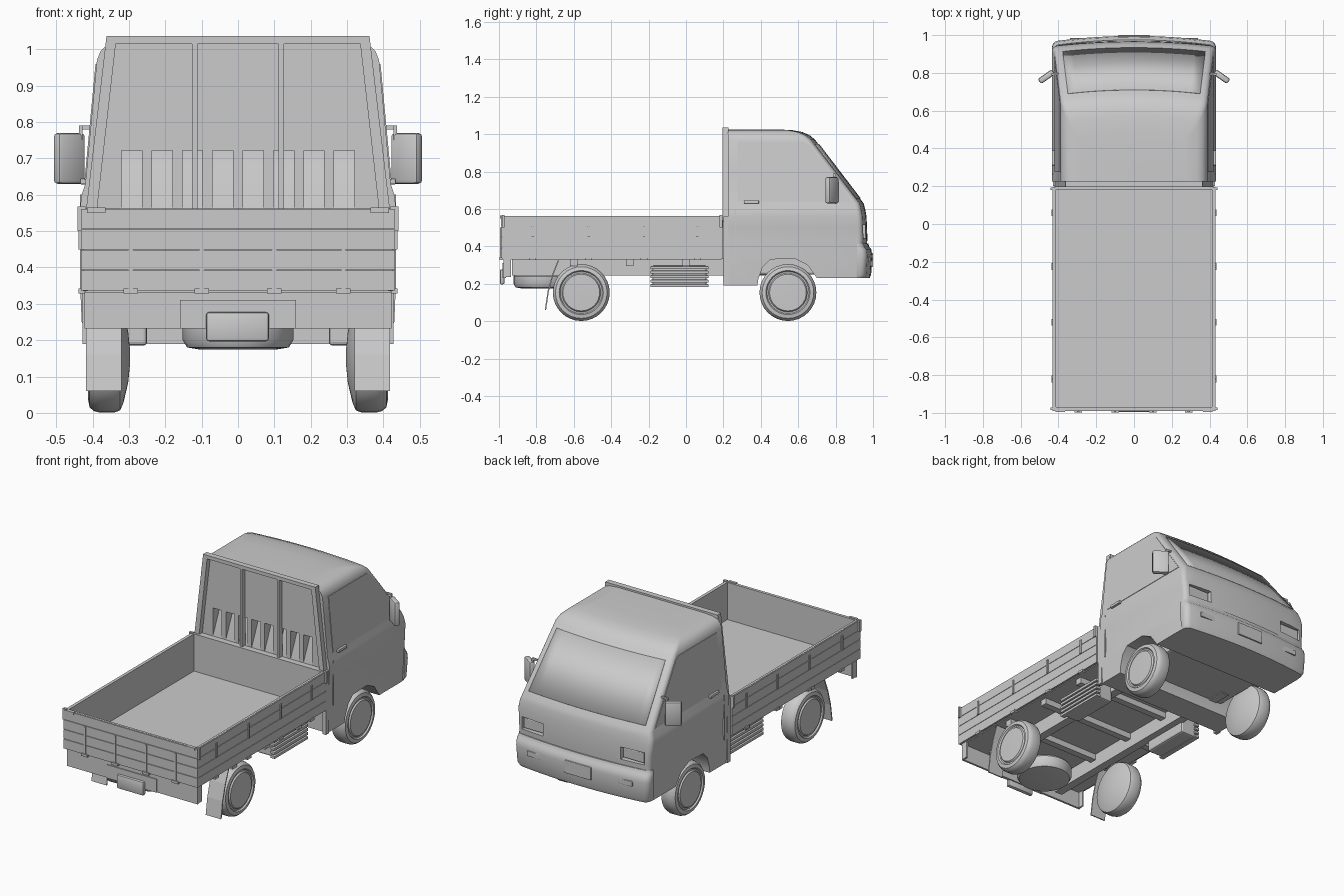
import bpy, bmesh, math
from mathutils import Matrix

if "Cube" in bpy.data.objects:
    bpy.data.objects.remove(bpy.data.objects["Cube"])


def make(name, verts, faces, smooth=None, bevel=0, seg=2):
    me = bpy.data.meshes.new(name)
    bm = bmesh.new()
    vs = [bm.verts.new(v) for v in verts]
    for f in faces:
        bm.faces.new([vs[i] for i in f])
    bmesh.ops.recalc_face_normals(bm, faces=bm.faces)
    if bevel:
        bmesh.ops.bevel(bm, geom=bm.edges[:], offset=bevel, segments=seg, affect='EDGES', profile=0.5)
    bm.to_mesh(me)
    bm.free()
    ob = bpy.data.objects.new(name, me)
    bpy.context.collection.objects.link(ob)
    if smooth:
        shade(ob, smooth)
    return ob


def shade(ob, deg):
    bpy.ops.object.select_all(action='DESELECT')
    bpy.context.view_layer.objects.active = ob
    ob.select_set(True)
    bpy.ops.object.shade_smooth_by_angle(angle=math.radians(deg))


def loft_faces(count, n, cap=True):
    f = [(i * n + j, i * n + (j + 1) % n, (i + 1) * n + (j + 1) % n, (i + 1) * n + j)
         for i in range(count - 1) for j in range(n)]
    return f + ([tuple(range(n)), tuple(range((count - 1) * n, count * n))] if cap else [])


def prism(name, yz, x0, x1, **k):
    n = len(yz)
    return make(name, [(x, y, z) for x in (x0, x1) for y, z in yz], loft_faces(2, n), **k)


def box(name, x0, x1, y0, y1, z0, z1, **k):
    return prism(name, [(y0, z0), (y1, z0), (y1, z1), (y0, z1)], x0, x1, **k)


def lathe(name, profile, mat, n=32):
    # profile is (radius, axial) spun around local x
    vs = [(a, r * math.cos(2 * math.pi * j / n), r * math.sin(2 * math.pi * j / n))
          for r, a in profile for j in range(n)]
    ob = make(name, vs, loft_faces(len(profile), n), smooth=35)
    ob.matrix_world = mat
    return ob


def ring(z, yf, hw, yb, bow=0.025, r=0.025):
    # plan outline: square back, rounded front corners, bowed front
    front = lambda x: yf - bow * (x / hw) ** 2
    half = [(hw, yb)]
    for i in range(5):
        t = math.pi / 2 * i / 4
        x = hw - r + r * math.cos(t)
        half.append((x, front(x) - r + r * math.sin(t)))
    half += [((hw - r) * (1 - i / 6), front((hw - r) * (1 - i / 6))) for i in range(1, 7)]
    return [(x, y, z) for x, y in half + [(-x, y) for x, y in half[-2::-1]]]


def loft(name, rings, smooth):
    return make(name, [p for r in rings for p in r], loft_faces(len(rings), len(rings[0])), smooth=smooth)


# Cab shell lofted upward: z, front y, half width
levels = [(.19, .955, .42), (.34, .962, .428), (.44, .97, .426), (.50, .968, .430), (.56, .965, .435),
          (.60, .958, .430), (.63, .95, .42), (.80, .82, .404), (.97, .69, .388), (.995, .66, .378),
          (1.012, .62, .36), (1.021, .57, .335), (1.026, .48, .28)]
cab = loft("cab", [ring(z, yf, hw, .225) for z, yf, hw in levels], None)

# Cut wheel arches, rear louvres and headlight pockets
cutters = [prism("arch_cutter", [(.375, .1), (.385, .22), (.41, .29), (.45, .33), (.58, .335), (.65, .30),
                                 (.70, .23), (1.1, .23), (1.1, .1)], -.6, .6)]
for i in range(8):
    x = -.292 + .0835 * i
    cutters.append(prism("louvre_cutter", [(.2, .722), (.285, .722), (.28, .68), (.2, .5)], x - .028, x + .028))
for s in (1, -1):
    cutters.append(box("lamp_cutter", *sorted((s * .25, s * .395)), .925, 1.1, .445, .515))
for c in cutters:
    m = cab.modifiers.new("cut", 'BOOLEAN')
    m.object, m.operation, m.solver = c, 'DIFFERENCE', 'EXACT'
    bpy.context.view_layer.objects.active = cab
    bpy.ops.object.modifier_apply(modifier=m.name)
    bpy.data.objects.remove(c)
shade(cab, 32)


def cab_at(z):
    t = (z - .63) / .34
    return .95 - .26 * t, .42 - .032 * t


# Windscreen glass
N = 14
vs = []
for z in (.655, .945):
    yf, hw = cab_at(z)
    for j in range(N + 1):
        x = (hw - .04) * (2 * j / N - 1)
        vs.append((x, yf - .025 * (x / hw) ** 2 + .003, z + .002))
glass = make("windscreen", vs, [(j, j + 1, N + 2 + j, N + 1 + j) for j in range(N)], smooth=30)
glass.modifiers.new("thick", 'SOLIDIFY').thickness = .006

# Front bumper with plate and indicators
loft("front_bumper", [ring(z, y, w, .915, .03, .03) for z, y, w in
                      [(.23, .982, .42), (.25, .99, .43), (.35, .996, .434), (.385, .99, .434),
                       (.395, .98, .432), (.415, .975, .43)]], 40)
box("front_plate", -.085, .085, .97, 1.0, .29, .365, bevel=.004)

for s in (1, -1):
    side = "right" if s > 0 else "left"
    span = lambda a, b: sorted((s * a, s * b))
    # Side window, following the body taper
    poly = [(.275, .64), (.885, .64), (.655, .945), (.63, .96), (.275, .96)]
    vs = [(s * (cab_at(z)[1] + d), y, z) for d in (.003, -.01) for y, z in poly]
    make(side + "_window", vs, loft_faces(2, 5))
    # Door trim, sill line and handle
    box(side + "_door_seam", *span(.40, .434), .262, .267, .34, .60)
    box(side + "_door_handle", *span(.41, .434), .31, .39, .628, .645, bevel=.004)
    # Lamps
    box(side + "_headlight", *span(.255, .39), .92, .942, .45, .51, bevel=.004)
    box(side + "_indicator", *span(.24, .34), .96, .985, .315, .345, bevel=.003)
    # Door mirror and arm
    mir = box(side + "_mirror", -.045, .045, -.016, .016, -.07, .07, bevel=.01, smooth=40)
    mir.matrix_world = Matrix.Translation((s * .464, .78, .70)) @ Matrix.Rotation(-s * math.radians(35), 4, 'Z')
    box(side + "_mirror_arm", *span(.40, .435), .79, .80, .78, .79)
    box(side + "_mirror_stem", *span(.427, .437), .785, .80, .75, .79)
    # Rear cab pillar and guard frame upright
    box(side + "_cab_post", *span(.405, .428), .2, .23, .19, .56)
    make(side + "_guard_upright", [(s * x, y, z) for y in (.195, .225) for x, z in
         ((.39, .54), (.42, .54), (.362, 1.034), (.334, 1.034))], loft_faces(2, 4))
    box(side + "_guard_bar", *span(.112, .127), .198, .228, .54, 1.02)
    # Wheels: rimmed outside, domed inside
    for end, y in (("cab", .545), ("rear", -.56)):
        prof = [(.02, .012), (.098, .010), (.104, .002), (.112, .002), (.118, .010), (.138, .006), (.148, -.006),
                (.152, -.022), (.152, -.062), (.146, -.078), (.125, -.087), (.07, -.10), (.02, -.105)]
        lathe(f"{end}_{side}_wheel", [(r, s * a) for r, a in prof], Matrix.Translation((s * .402, y, .153)))
    # Rear mud flap
    arc = [(-.685, .325), (-.715, .25), (-.74, .16), (-.755, .06)]
    prism(side + "_mud_flap", arc + [(y + .007, z) for y, z in arc[::-1]], *span(.32, .418))
    # Chassis rail and slatted side box
    box(side + "_chassis_rail", *span(.21, .26), -.93, .5, .245, .335)
    box(side + "_side_box", *span(.25, .355), -.18, .11, .185, .30, bevel=.01)
    for k in range(5):
        box(side + "_side_slat", *span(.34, .37), -.19, .12, .182 + k * .024, .198 + k * .024, bevel=.003)
    # Bed side: inner sheet, planks, brackets, hinges, corner latches
    box(side + "_bed_wall", *span(.412, .426), -.985, .195, .335, .562)
    for k in range(4):
        box(side + "_bed_plank", *span(.42, .432), -.985, .195, .337 + k * .0565, .391 + k * .0565)
    for y in (-.82, -.52, -.225, .06):
        box(side + "_bracket", *span(.42, .438), y - .006, y + .006, .45, .535)
        box(side + "_hinge", *span(.415, .438), y - .018, y + .018, .328, .342)
    for y in (-.978, .187):
        box(side + "_corner_latch", *span(.42, .442), y - .007, y + .007, .50, .567)
    box(side + "_tail_latch", *span(.365, .415), -.995, -.98, .55, .565)
    box(side + "_skirt", *span(.412, .422), -.97, -.935, .235, .335)

# Guard frame cross bars
box("guard_top", -.362, .362, .195, .228, 1.015, 1.036)
box("guard_bottom", -.415, .415, .198, .222, .53, .56)

# Bed floor, end walls and cross beams
box("bed_floor", -.42, .42, -.98, .19, .33, .345)
box("bed_front_wall", -.425, .425, .183, .197, .335, .562)
box("tailgate", -.425, .425, -.984, -.970, .335, .562)
for k in range(4):
    box("tailgate_plank", -.432, .432, -.990, -.98, .337 + k * .0565, .391 + k * .0565)
for x in (-.295, -.1, .1, .29):
    box("tailgate_hinge", x - .02, x + .02, -.998, -.98, .328, .342)
    box("tailgate_strap", x - .006, x + .006, -.994, -.98, .34, .50)
for y in (-.6, -.3, 0):
    box("cross_beam", -.40, .40, y - .02, y + .02, .295, .335)

# Tail panel, plate and spare wheel
box("tail_panel", -.422, .422, -.975, -.963, .232, .335)
box("plate_bracket", -.16, .16, -.98, -.97, .232, .31)
box("rear_plate", -.088, .085, -.995, -.97, .197, .277, bevel=.008, smooth=40)
spare = [(.02, -.03), (.11, -.03), (.14, -.025), (.152, -.005), (.152, .035), (.14, .05), (.02, .055)]
lathe("spare_wheel", spare, Matrix.Translation((0, -.77, .205)) @ Matrix.Rotation(-math.pi / 2, 4, 'Y'))

# Cab underside
box("cab_chassis", -.30, .30, .2, .72, .25, .345, bevel=.01)
